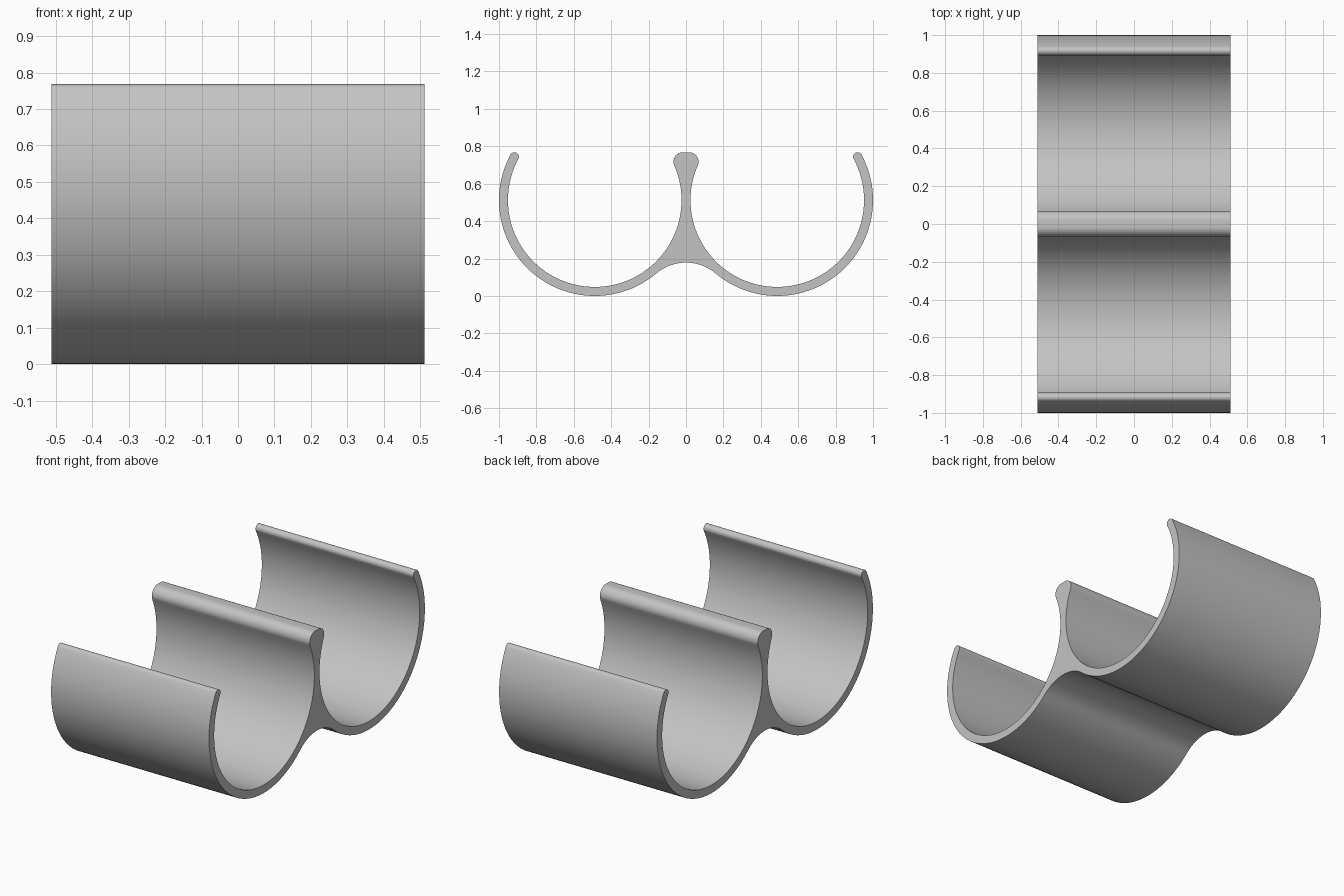
import bpy
import bmesh
from math import sin, cos, asin, atan2, radians, degrees, hypot, sqrt

cube = bpy.data.objects.get("Cube")
if cube:
    bpy.data.objects.remove(cube, do_unlink=True)

HALF_LENGTH = 0.512
OUTER, INNER = 0.512, 0.464          # cradle wall radii
CY, CZ = 0.488, 0.512                # cradle centre
TOP = 0.768
SADDLE = 0.178                       # height of the underside between cradles


def arc(cy, cz, r, start, end, steps):
    """Points of an arc, angles in degrees."""
    angles = [radians(start + (end - start) * i / steps) for i in range(steps + 1)]
    return [(cy + r * cos(a), cz + r * sin(a)) for a in angles]


# Underside fillet, tangent to both outer walls
drop = CZ - SADDLE
fillet = (CY**2 + drop**2 - OUTER**2) / (2 * (OUTER - drop))
fillet_z = SADDLE - fillet
fillet_angle = degrees(atan2(CZ - fillet_z, CY))

# Rounded lip at the free edge
mid, lip = (OUTER + INNER) / 2, (OUTER - INNER) / 2
lip_angle = degrees(asin((TOP - lip - CZ) / mid))
lip_y = CY + mid * cos(radians(lip_angle))

# Rounded head of the centre rib, tangent to the inner wall
head = 0.05
head_z = TOP - head
head_y = CY - sqrt((INNER + head)**2 - (head_z - CZ)**2)
head_angle = degrees(atan2(head_z - CZ, CY - head_y))

# Half of the cross-section, from the saddle round to the rib head
half = arc(0, fillet_z, fillet, 90, fillet_angle, 10)
half += arc(CY, CZ, OUTER, 180 + fillet_angle, 360 + lip_angle, 56)[1:]
half += arc(lip_y, TOP - lip, lip, lip_angle, 180 + lip_angle, 12)[1:]
half += arc(CY, CZ, INNER, 360 + lip_angle, 180 - head_angle, 72)[1:]
half += arc(head_y, head_z, head, -head_angle, 90, 14)[1:]
profile = half + [(-y, z) for y, z in reversed(half[1:])]

# Extrude the section along x
bm = bmesh.new()
end_face = bm.faces.new([bm.verts.new((-HALF_LENGTH, y, z)) for y, z in profile])
result = bmesh.ops.extrude_face_region(bm, geom=[end_face], use_keep_orig=True)
moved = [v for v in result["geom"] if isinstance(v, bmesh.types.BMVert)]
bmesh.ops.translate(bm, verts=moved, vec=(2 * HALF_LENGTH, 0, 0))
bmesh.ops.recalc_face_normals(bm, faces=bm.faces[:])
mesh = bpy.data.meshes.new("double_cradle_clip")
bm.to_mesh(mesh)
bm.free()

clip = bpy.data.objects.new("double_cradle_clip", mesh)
bpy.context.collection.objects.link(clip)

# Plain grey plastic
grey = bpy.data.materials.new("grey_plastic")
grey.use_nodes = True
colour = (0.55, 0.55, 0.55, 1)
grey.diffuse_color = colour
grey.node_tree.nodes["Principled BSDF"].inputs["Base Color"].default_value = colour
mesh.materials.append(grey)

bpy.ops.object.select_all(action="DESELECT")
clip.select_set(True)
bpy.context.view_layer.objects.active = clip
bpy.ops.object.shade_smooth_by_angle(angle=radians(30))
